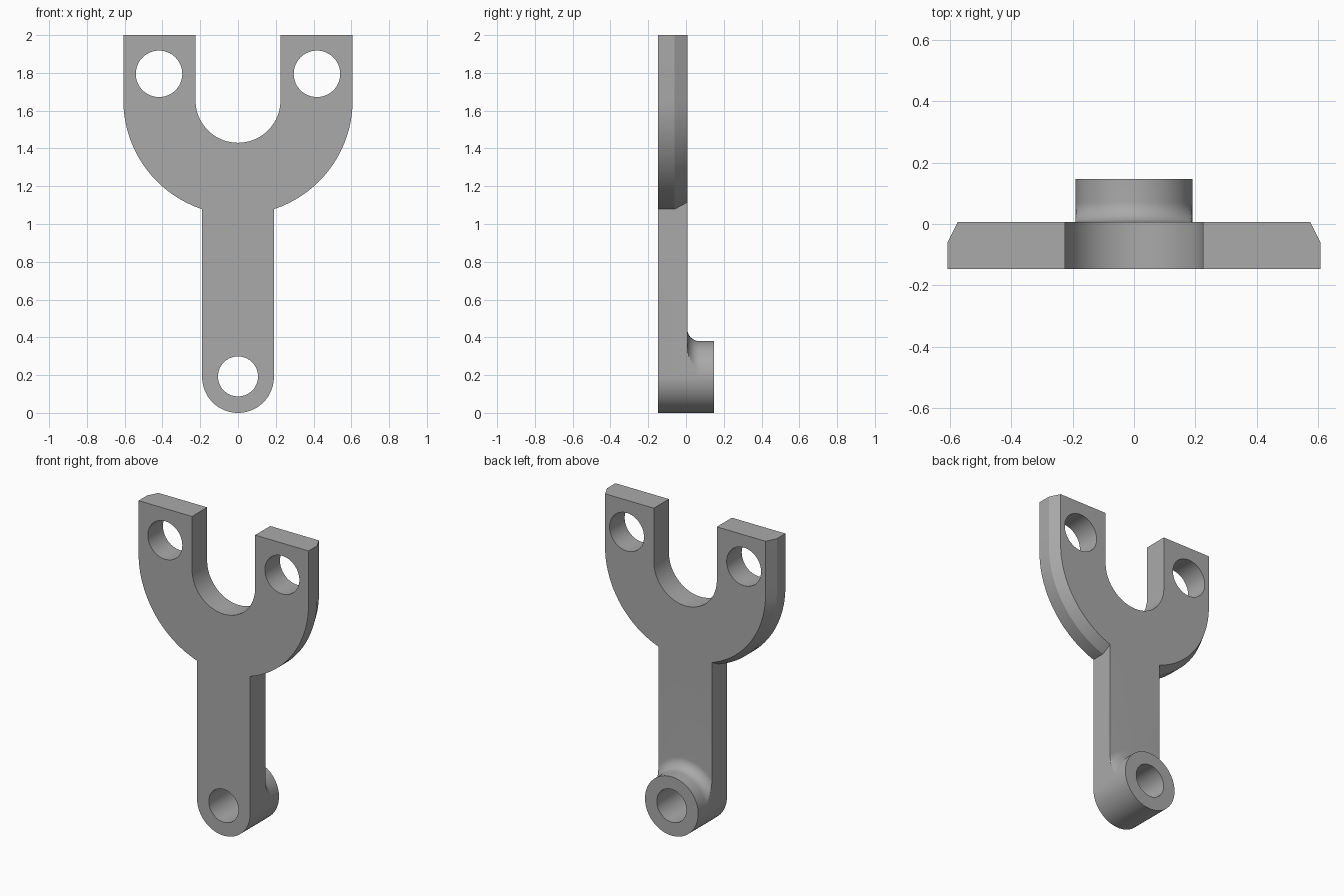
import bpy, bmesh
from math import cos, sin, pi, sqrt, radians

cube = bpy.data.objects.get("Cube")
if cube:
    bpy.data.objects.remove(cube, do_unlink=True)

FRONT, BACK, BOSS_END = -0.147, 0.007, 0.147
FORK_Z, FORK_R, SLOT_R = 1.655, 0.607, 0.225
ARM_R, FILLET = 0.19, 0.065

steel = bpy.data.materials.new("grey_metal")
steel.use_nodes = True
GREY = (0.4, 0.4, 0.4, 1)
steel.diffuse_color = GREY
steel.node_tree.nodes["Principled BSDF"].inputs["Base Color"].default_value = GREY


def loft(name, layers):
    """Solid through matching (x, z) outlines, each placed at its depth y."""
    bm = bmesh.new()
    rings = [[bm.verts.new((x, y, z)) for x, z in pts] for y, pts in layers]
    for a, b in zip(rings, rings[1:]):
        for i in range(len(a)):
            j = (i + 1) % len(a)
            bm.faces.new((a[i], a[j], b[j], b[i]))
    bm.faces.new(rings[0])
    bm.faces.new(rings[-1])
    bmesh.ops.recalc_face_normals(bm, faces=bm.faces)
    mesh = bpy.data.meshes.new(name)
    bm.to_mesh(mesh)
    bm.free()
    mesh.materials.append(steel)
    obj = bpy.data.objects.new(name, mesh)
    bpy.context.collection.objects.link(obj)
    return obj


def arc(x, z, r, start, end, n=48):
    return [(x + r * cos(start + (end - start) * i / n),
             z + r * sin(start + (end - start) * i / n)) for i in range(n + 1)]


def combine(target, other, operation):
    mod = target.modifiers.new(operation.lower(), 'BOOLEAN')
    mod.object, mod.operation, mod.solver = other, operation, 'EXACT'
    bpy.context.view_layer.objects.active = target
    bpy.ops.object.modifier_apply(modifier=mod.name)
    bpy.data.objects.remove(other, do_unlink=True)


# Fork: U-shaped plate, bevelled along its outer back edge
def fork_outline(r):
    return ([(r, 2)] + arc(0, FORK_Z, r, 0, -pi) + [(-r, 2), (-SLOT_R, 2)]
            + arc(0, FORK_Z, SLOT_R, -pi, 0) + [(SLOT_R, 2)])


bracket = loft("fork_bracket", [(FRONT, fork_outline(FORK_R)),
                                (-0.06, fork_outline(FORK_R)),
                                (BACK, fork_outline(FORK_R - 0.034))])

# Arm: straight bar with a rounded foot
arm_pts = arc(0, ARM_R, ARM_R, 0, -pi) + [(-ARM_R, 1.3), (ARM_R, 1.3)]
arm = loft("arm", [(FRONT, arm_pts), (BACK, arm_pts)])


# Boss: round collar whose fillet is trimmed to the width of the arm
def boss_ring(r):
    pts = []
    for i in range(96):
        a = 2 * pi * i / 96
        limit = ARM_R / max(abs(cos(a)), 0.01) if sin(a) > 0 else ARM_R
        q = min(r, limit)
        pts.append((q * cos(a), ARM_R + q * sin(a)))
    return pts


layers = []
for i in range(13):
    t = pi / 2 * i / 12
    layers.append((BACK + FILLET * (1 - cos(t)),
                   boss_ring(ARM_R + FILLET * (1 - sin(t)))))
layers.append((BOSS_END, boss_ring(ARM_R)))
boss = loft("boss", layers)

combine(arm, boss, 'UNION')
combine(bracket, arm, 'UNION')

# Bolt holes through both prongs and the boss
for x, z, r in ((-0.418, 1.795, 0.123), (0.418, 1.795, 0.123), (0, 0.193, 0.106)):
    circle = arc(x, z, r, 0, 2 * pi, 64)[:-1]
    cutter = loft("hole_cutter", [(-0.3, circle), (0.3, circle)])
    cutter.hide_render = True
    combine(bracket, cutter, 'DIFFERENCE')

bpy.ops.object.select_all(action='DESELECT')
bracket.select_set(True)
bpy.context.view_layer.objects.active = bracket
bpy.ops.object.shade_smooth_by_angle(angle=radians(18))
